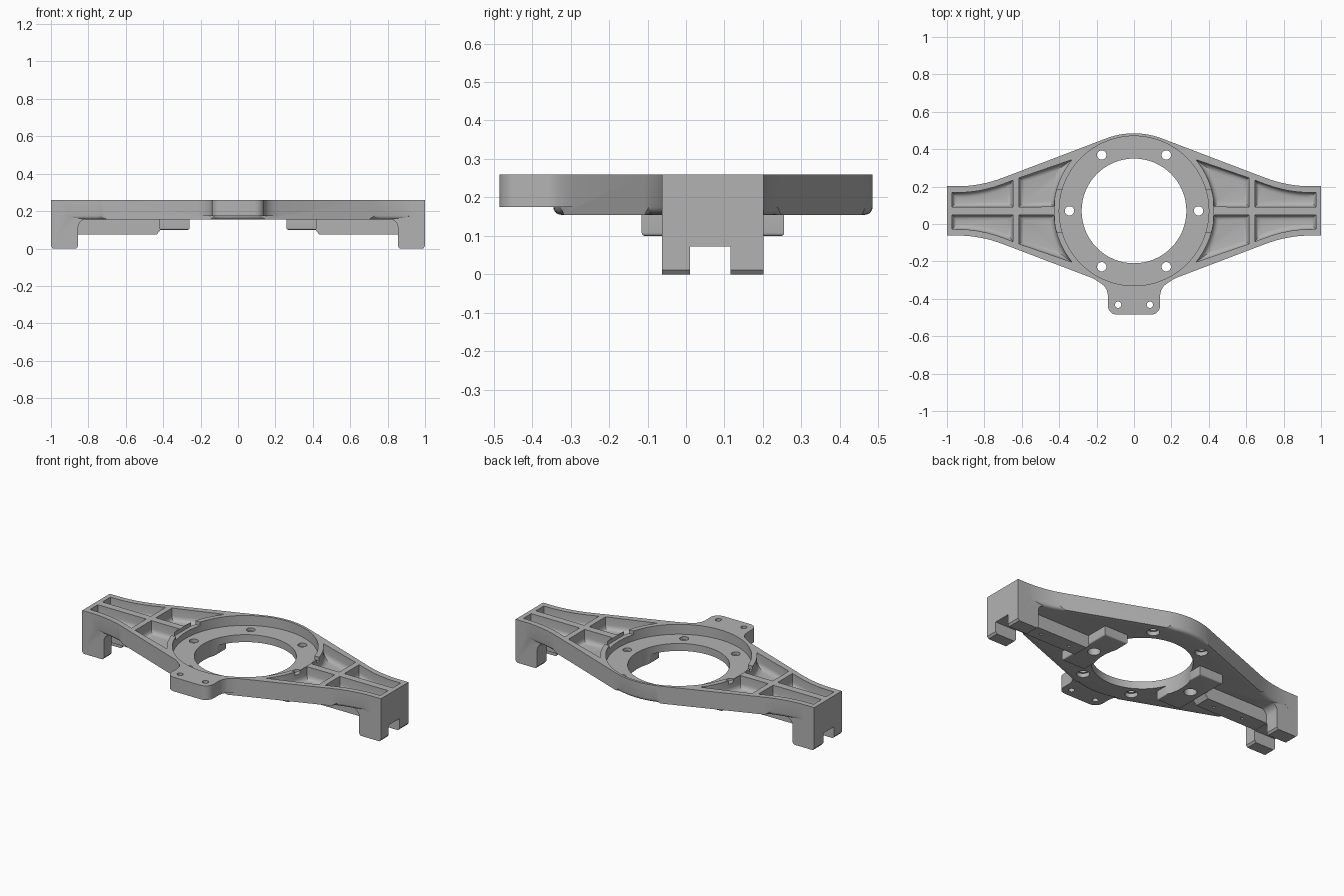
import bpy, bmesh, math
from mathutils import Matrix, Vector

cube = bpy.data.objects.get("Cube")
if cube:
    bpy.data.objects.remove(cube)

CY = 0.07            # centre of the ring in y
TOP, UNDER = 0.26, 0.155

metal = bpy.data.materials.new("cast grey")
metal.use_nodes = True
GREY = (0.45, 0.45, 0.45, 1)
metal.diffuse_color = GREY
metal.node_tree.nodes["Principled BSDF"].inputs["Base Color"].default_value = GREY


def prism(name, pts, lo, hi, side=0, low=0, along_y=False, steps=4):
    """Extrude a profile; round its upright edges (side) and its lower rim (low)."""
    bm = bmesh.new()
    face = bm.faces.new([bm.verts.new((p[0], p[1], lo)) for p in pts])
    ext = bmesh.ops.extrude_face_region(bm, geom=[face])
    for v in ext["geom"]:
        if isinstance(v, bmesh.types.BMVert):
            v.co.z = hi
    if side:
        edges = [e for e in bm.edges if abs(e.verts[0].co.z - e.verts[1].co.z) > 1e-4
                 and e.calc_face_angle(0) > 0.5]
        bmesh.ops.bevel(bm, geom=edges, offset=side, segments=steps, profile=0.5, affect="EDGES")
    if low:
        edges = [e for e in bm.edges if all(abs(v.co.z - lo) < 1e-5 for v in e.verts)]
        bmesh.ops.bevel(bm, geom=edges, offset=low, segments=steps, profile=0.5, affect="EDGES")
    if along_y:      # profile was drawn in x and z
        bm.transform(Matrix(((1, 0, 0, 0), (0, 0, 1, 0), (0, 1, 0, 0), (0, 0, 0, 1))))
    bmesh.ops.recalc_face_normals(bm, faces=bm.faces[:])
    mesh = bpy.data.meshes.new(name)
    bm.to_mesh(mesh)
    bm.free()
    mesh.materials.append(metal)
    ob = bpy.data.objects.new(name, mesh)
    bpy.context.collection.objects.link(ob)
    return ob


def box(name, x, y, z, **kw):
    return prism(name, [(x[0], y[0]), (x[1], y[0]), (x[1], y[1]), (x[0], y[1])], *z, **kw)


def disc(name, x, y, r, lo, hi, n=24):
    turn = [2 * math.pi * i / n for i in range(n)]
    return prism(name, [(x + r * math.cos(a), y + r * math.sin(a)) for a in turn], lo, hi)


def combine(target, part, operation):
    mod = target.modifiers.new("join", "BOOLEAN")
    mod.operation, mod.solver, mod.object = operation, "EXACT", part
    bpy.context.view_layer.objects.active = target
    bpy.ops.object.modifier_apply(modifier=mod.name)
    bpy.data.objects.remove(part)


def span(a, b, n):
    return [a + (b - a) * i / n for i in range(n + 1)]


def arm_edge(x):
    """Half width of the arm: straight taper that flares out into the end."""
    if x < 0.7:
        return 0.387 - 0.38 * (x - 0.149)
    return 0.132 + 0.792 * max(0.94 - x, 0) ** 2


# main plate outline, one quarter mirrored twice
quarter = [(0.415 * math.sin(a), 0.415 * math.cos(a)) for a in span(0, math.radians(21), 6)]
quarter += [(x, arm_edge(x)) for x in span(0.7, 0.94, 8)] + [(1, 0.132)]
half = quarter + [(x, -y) for x, y in reversed(quarter)]
outline = half + [(-x, y) for x, y in reversed(half[1:-1])]
body = prism("mounting_plate", [(x, y + CY) for x, y in outline], UNDER, TOP, low=0.02)

# front tab with rounded corners and a flared root
flank = [(0.22, -0.29), (0.185, -0.312), (0.16, -0.33), (0.145, -0.355), (0.14, -0.38)]
flank += [(0.09 + 0.05 * math.cos(a), -0.435 - 0.05 * math.sin(a)) for a in span(0, math.pi / 2, 6)]
tab = prism("tab", flank + [(-x, y) for x, y in reversed(flank)], 0.175, TOP)
combine(body, tab, "UNION")

for s in (1, -1):
    # end leg with a curved inner root
    leg = [(1, 0.185), (1, 0.012), (0.99, 0), (0.865, 0), (0.855, 0.012)]
    leg += [(0.81 + 0.045 * math.cos(a), 0.112 + 0.045 * math.sin(a))
            for a in span(0, math.pi / 2, 6)] + [(0.81, 0.185)]
    combine(body, prism("leg", [(s * x, z) for x, z in leg], CY - 0.132, CY + 0.132,
                        along_y=True), "UNION")
    combine(body, box("leg_slot", sorted((s * 0.8, s * 1.1)), (0.011, 0.115), (-0.1, 0.072)),
            "DIFFERENCE")
    # pad beside the opening and rib under the arm
    combine(body, box("pad", sorted((s * 0.26, s * 0.42)), (CY - 0.185, CY + 0.185),
                      (0.1, 0.175), side=0.05, low=0.008), "UNION")
    rib = [(0.39, 0.175), (0.39, 0.105), (0.41, 0.105), (0.435, 0.074), (0.87, 0.074), (0.87, 0.175)]
    combine(body, prism("rib", [(s * x, z) for x, z in rib], 0.013, 0.113, along_y=True), "UNION")
    for x in (0.52, 0.72):
        combine(body, disc("rib_hole", s * x, 0.063, 0.009, 0.03, 0.11, 12), "DIFFERENCE")

    # weight-saving pockets on both sides of the spine
    for t in (1, -1):
        wall, spine = 0.034, 0.022
        inner = [(0.43 * math.cos(a), 0.43 * math.sin(a)) for a in span(0.69, 0.052, 8)]
        inner += [(0.614, spine), (0.614, arm_edge(0.614) - wall)]
        outer = [(0.648, spine), (0.972, spine)]
        outer += [(x, arm_edge(x) - wall) for x in span(0.972, 0.648, 7)]
        for pts in (inner, outer):
            cut = prism("pocket", [(s * x, CY + t * y) for x, y in pts], 0.185, TOP + 0.02,
                        side=0.018, low=0.028)
            combine(body, cut, "DIFFERENCE")

# ring seat and central opening
combine(body, disc("seat", 0, CY, 0.4, 0.2, 0.4, 96), "DIFFERENCE")
combine(body, disc("opening", 0, CY, 0.28, -0.1, 0.4, 64), "DIFFERENCE")

# lowered seat rim beside each arm
for s in (1, -1):
    combine(body, box("rim_notch", sorted((s * 0.34, s * 0.422)), (CY - 0.115, CY + 0.115),
                      (0.238, 0.3)), "DIFFERENCE")

# bolt holes, countersunk from below, and tab holes
for i in range(6):
    a = i * math.pi / 3
    x, y = 0.345 * math.cos(a), CY + 0.345 * math.sin(a)
    combine(body, disc("bolt_hole", x, y, 0.025, 0, 0.4), "DIFFERENCE")
    combine(body, disc("counterbore", x, y, 0.036, 0, 0.18), "DIFFERENCE")
for s in (1, -1):
    combine(body, disc("tab_hole", s * 0.085, -0.432, 0.017, 0, 0.4), "DIFFERENCE")

bpy.ops.object.select_all(action="DESELECT")
body.select_set(True)
bpy.context.view_layer.objects.active = body
bpy.ops.object.shade_smooth_by_angle(angle=math.radians(30))
